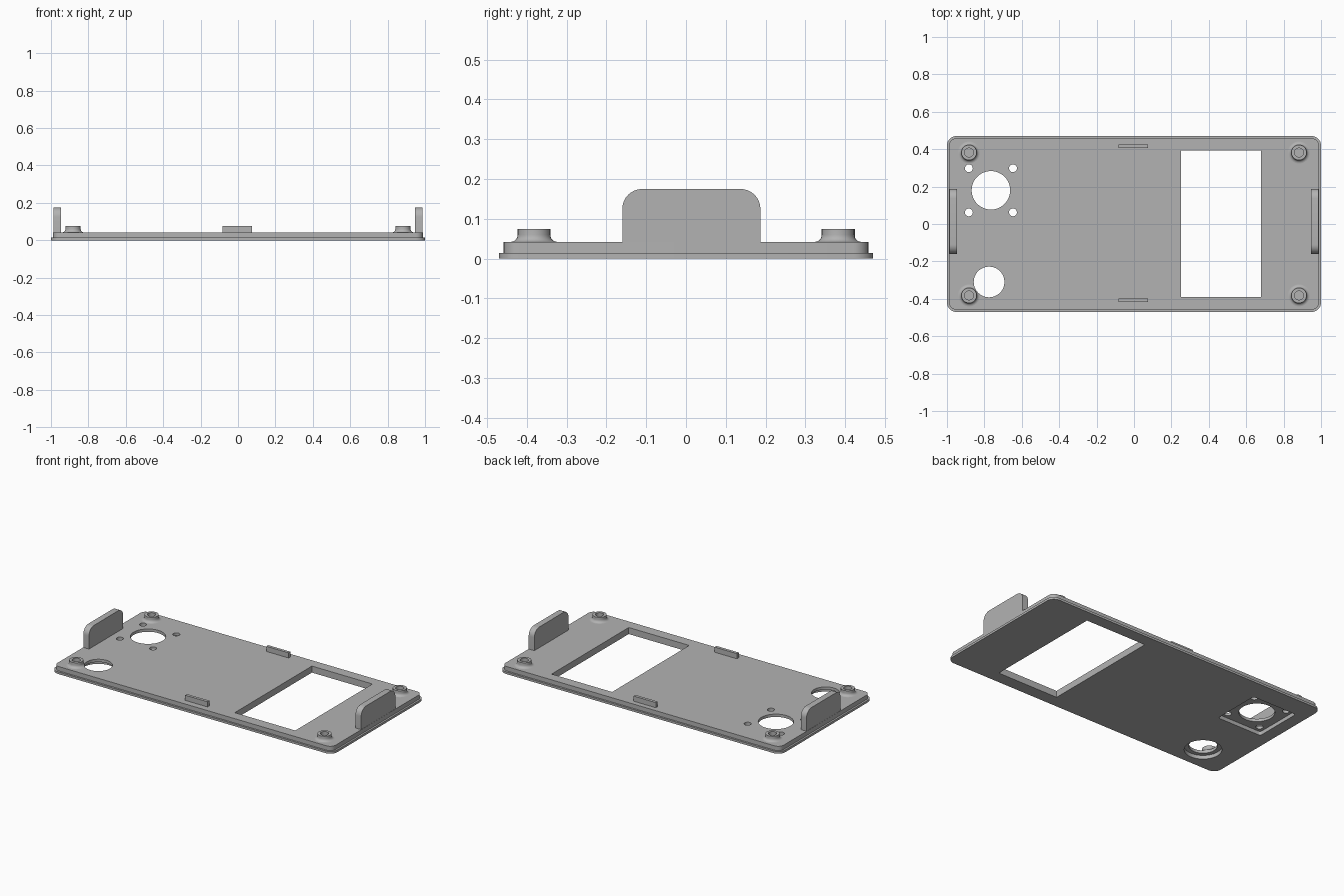
import bpy, bmesh
from math import sin, cos, pi
from mathutils import Vector

if "Cube" in bpy.data.objects:
    bpy.data.objects.remove(bpy.data.objects["Cube"])

GREY = bpy.data.materials.new("matte grey")
GREY.use_nodes = True
GREY.diffuse_color = (0.45, 0.45, 0.45, 1)
GREY.node_tree.nodes["Principled BSDF"].inputs["Base Color"].default_value = (0.45, 0.45, 0.45, 1)

STEP, TOP, RIM = 0.014, 0.042, 0.012
BOSS_TOP = 0.075


def outline(u0, u1, v0, v1, radii, steps=8):
    """Rounded rectangle; radii start at the upper right corner, anticlockwise."""
    pts = []
    corners = [(u1, v1, -1, -1), (u0, v1, 1, -1), (u0, v0, 1, 1), (u1, v0, -1, 1)]
    for i, ((u, v, su, sv), r) in enumerate(zip(corners, radii)):
        if r == 0:
            pts.append((u, v))
            continue
        for k in range(steps + 1):
            a = (i + k / steps) * pi / 2
            pts.append((u + su * r + r * cos(a), v + sv * r + r * sin(a)))
    return pts


def circle(x, y, r, n=48):
    return [(x + r * cos(2 * pi * i / n), y + r * sin(2 * pi * i / n)) for i in range(n)]


def loft(name, rings):
    """Solid skin through matching rings of 3D points, capped at both ends."""
    bm = bmesh.new()
    loops = [[bm.verts.new(p) for p in ring] for ring in rings]
    n = len(loops[0])
    for a, b in zip(loops, loops[1:]):
        for i in range(n):
            j = (i + 1) % n
            bm.faces.new((a[i], a[j], b[j], b[i]))
    bm.faces.new(loops[0][::-1])
    bm.faces.new(loops[-1])
    bmesh.ops.recalc_face_normals(bm, faces=bm.faces)
    mesh = bpy.data.meshes.new(name)
    bm.to_mesh(mesh)
    bm.free()
    mesh.materials.append(GREY)
    obj = bpy.data.objects.new(name, mesh)
    bpy.context.collection.objects.link(obj)
    return obj


def prism(name, pts, z0, z1):
    return loft(name, [[(x, y, z) for x, y in pts] for z in (z0, z1)])


def activate(obj):
    bpy.ops.object.select_all(action="DESELECT")
    obj.select_set(True)
    bpy.context.view_layer.objects.active = obj


def cut(obj, pts, z0=-0.1, z1=0.2):
    cutter = prism("cutter", pts, z0, z1)
    cutter.hide_render = True
    activate(obj)
    mod = obj.modifiers.new("cut", "BOOLEAN")
    mod.operation, mod.solver, mod.object = "DIFFERENCE", "EXACT", cutter
    bpy.ops.object.modifier_apply(modifier=mod.name)
    bpy.data.objects.remove(cutter)


def smooth(obj):
    activate(obj)
    bpy.ops.object.shade_smooth_by_angle(angle=pi / 6)


# Stepped panel with rounded corners
outer = outline(-1, 1, -0.47, 0.47, [0.05] * 4)
inner = outline(-1 + RIM, 1 - RIM, -0.47 + RIM, 0.47 - RIM, [0.05 - RIM] * 4)
panel = loft("panel", [[(x, y, z) for x, y in pts] for pts, z in
                       ((outer, 0), (outer, STEP), (inner, STEP), (inner, TOP))])

# Display window
cut(panel, outline(0.25, 0.68, -0.39, 0.393, [0] * 4))

# Square recess underneath, with a large hole and four screw holes
FX, FY = -0.765, 0.18
cut(panel, outline(FX - 0.157, FX + 0.157, FY - 0.157, FY + 0.157, [0.015] * 4), -0.1, 0.024)
cut(panel, circle(FX, FY, 0.103))
for sx in (-1, 1):
    for sy in (-1, 1):
        cut(panel, circle(FX + sx * 0.118, FY + sy * 0.118, 0.021, 24))

# Round hole with a counterbore underneath
round_hole = circle(-0.775, -0.31, 0.082)
cut(panel, circle(-0.775, -0.31, 0.108), -0.1, 0.024)
cut(panel, round_hole)

# Screw bosses with a filleted foot and a blind hole
FILLET, BOSS_R = 0.018, 0.041
for sx, side in ((-1, "right"), (1, "left")):
    for sy, end in ((-1, "front"), (1, "back")):
        x, y = sx * 0.882, sy * 0.382
        profile = [(BOSS_R + FILLET, TOP - 0.002)]
        for k in range(7):
            a = k / 6 * pi / 2
            profile.append((BOSS_R + FILLET * (1 - sin(a)), TOP + FILLET * (1 - cos(a))))
        profile.append((BOSS_R, BOSS_TOP))
        boss = loft(f"{end}_{side}_boss",
                    [[(px, py, z) for px, py in circle(x, y, r, 32)] for r, z in profile])
        bore = circle(x, y, 0.024, 32)
        cut(boss, bore)
        cut(panel, bore, 0.03, 0.2)
        if sx < 0 and sy < 0:
            cut(boss, round_hole)
        smooth(boss)
smooth(panel)

# Upright end tabs with rounded upper corners
tab = outline(-0.16, 0.187, TOP - 0.002, 0.175, [0.05, 0.05, 0, 0])
for s, side in ((-1, "right"), (1, "left")):
    smooth(loft(f"{side}_tab", [[(s * x, y, z) for y, z in tab] for x in (0.947, 0.987)]))

# Small clips along the long edges
for y0, y1, end in ((-0.417, -0.398, "front"), (0.406, 0.425, "back")):
    prism(f"{end}_clip", outline(-0.083, 0.075, y0, y1, [0] * 4), TOP - 0.002, BOSS_TOP)
